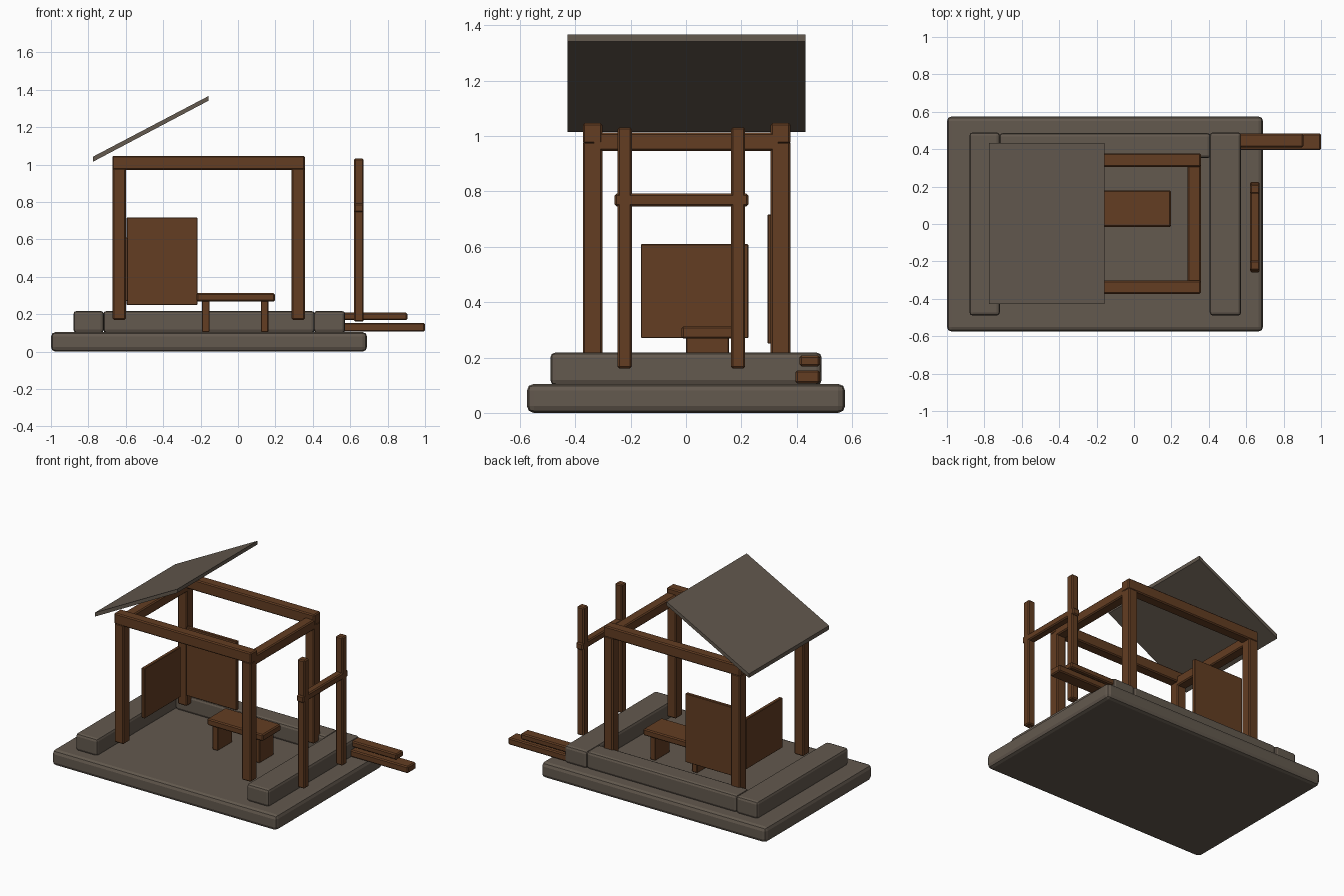
import bpy, bmesh

if "Cube" in bpy.data.objects:
    bpy.data.objects.remove(bpy.data.objects["Cube"])


def material(name, rgb):
    m = bpy.data.materials.new(name)
    m.diffuse_color = (*rgb, 1)
    m.use_nodes = True
    m.node_tree.nodes["Principled BSDF"].inputs["Base Color"].default_value = m.diffuse_color
    return m


STONE = material("grey brown stone", (0.125, 0.100, 0.077))
WOOD = material("brown wood", (0.125, 0.047, 0.016))


def finish(name, bm, mat, bevel, segments):
    me = bpy.data.meshes.new(name)
    bmesh.ops.recalc_face_normals(bm, faces=bm.faces)
    bm.to_mesh(me)
    bm.free()
    me.materials.append(mat)
    ob = bpy.data.objects.new(name, me)
    bpy.context.collection.objects.link(ob)
    if bevel:
        mod = ob.modifiers.new("bevel", "BEVEL")
        mod.width, mod.segments = bevel, segments
    return ob


def box(name, x, y, z, mat=WOOD, bevel=0.007, segments=1):
    """Box from (min, max) ranges on each axis."""
    bm = bmesh.new()
    bmesh.ops.create_cube(bm, size=1)
    for v in bm.verts:
        v.co = [r[0] if c < 0 else r[1] for c, r in zip(v.co, (x, y, z))]
    return finish(name, bm, mat, bevel, segments)


# Stone floor and low walls
box("base_slab", (-1, 0.69), (-0.575, 0.575), (0, 0.105), STONE, 0.025, 2)
box("left_wall", (-0.88, -0.717), (-0.49, 0.49), (0.1, 0.218), STONE, 0.018, 2)
box("right_wall", (0.405, 0.573), (-0.49, 0.49), (0.1, 0.218), STONE, 0.018, 2)
box("back_wall", (-0.72, 0.41), (0.352, 0.486), (0.1, 0.218), STONE, 0.018, 2)

# Timber frame: posts, long beams, cross beams
for yn, y in (("front", (-0.373, -0.302)), ("back", (0.306, 0.378))):
    for xn, x in (("left", (-0.67, -0.6)), ("right", (0.287, 0.357))):
        box(f"{yn}_{xn}_post", x, y, (0.17, 0.98))
    box(f"{yn}_beam", (-0.672, 0.358), y, (0.972, 1.047))
for xn, x in (("left", (-0.67, -0.6)), ("right", (0.287, 0.357))):
    box(f"{xn}_cross_beam", x, (-0.34, 0.34), (0.946, 1.013))

# Wall panels
box("back_panel", (-0.595, -0.217), (0.295, 0.318), (0.25, 0.717), bevel=0.003)
box("left_panel", (-0.612, -0.588), (-0.163, 0.225), (0.27, 0.61), bevel=0.003)

# Bench
box("bench_seat", (-0.222, 0.197), (-0.016, 0.18), (0.268, 0.313))
for n, x in (("left", (-0.193, -0.152)), ("right", (0.122, 0.162))):
    box(f"bench_{n}_leg", x, (0.0, 0.155), (0.105, 0.272), bevel=0.004)

# Rack on the right side
for n, y in (("front", (-0.248, -0.196)), ("back", (0.162, 0.214))):
    box(f"rack_{n}_post", (0.62, 0.672), y, (0.16, 1.032))
box("rack_rail", (0.62, 0.672), (-0.258, 0.225), (0.746, 0.792))

# Stacked planks
box("lower_plank", (0.5, 1.0), (0.395, 0.484), (0.107, 0.154))
box("upper_plank", (0.5, 0.905), (0.41, 0.484), (0.168, 0.208))

# Sloped roof panel with upright ends
bm = bmesh.new()
profile = ((-0.776, 1.015), (-0.157, 1.342), (-0.157, 1.367), (-0.776, 1.042))
face = bm.faces.new([bm.verts.new((x, -0.428, z)) for x, z in profile])
ext = bmesh.ops.extrude_face_region(bm, geom=[face])
bmesh.ops.translate(bm, vec=(0, 0.86, 0), verts=[v for v in ext["geom"] if isinstance(v, bmesh.types.BMVert)])
finish("roof_panel", bm, STONE, 0, 1)
